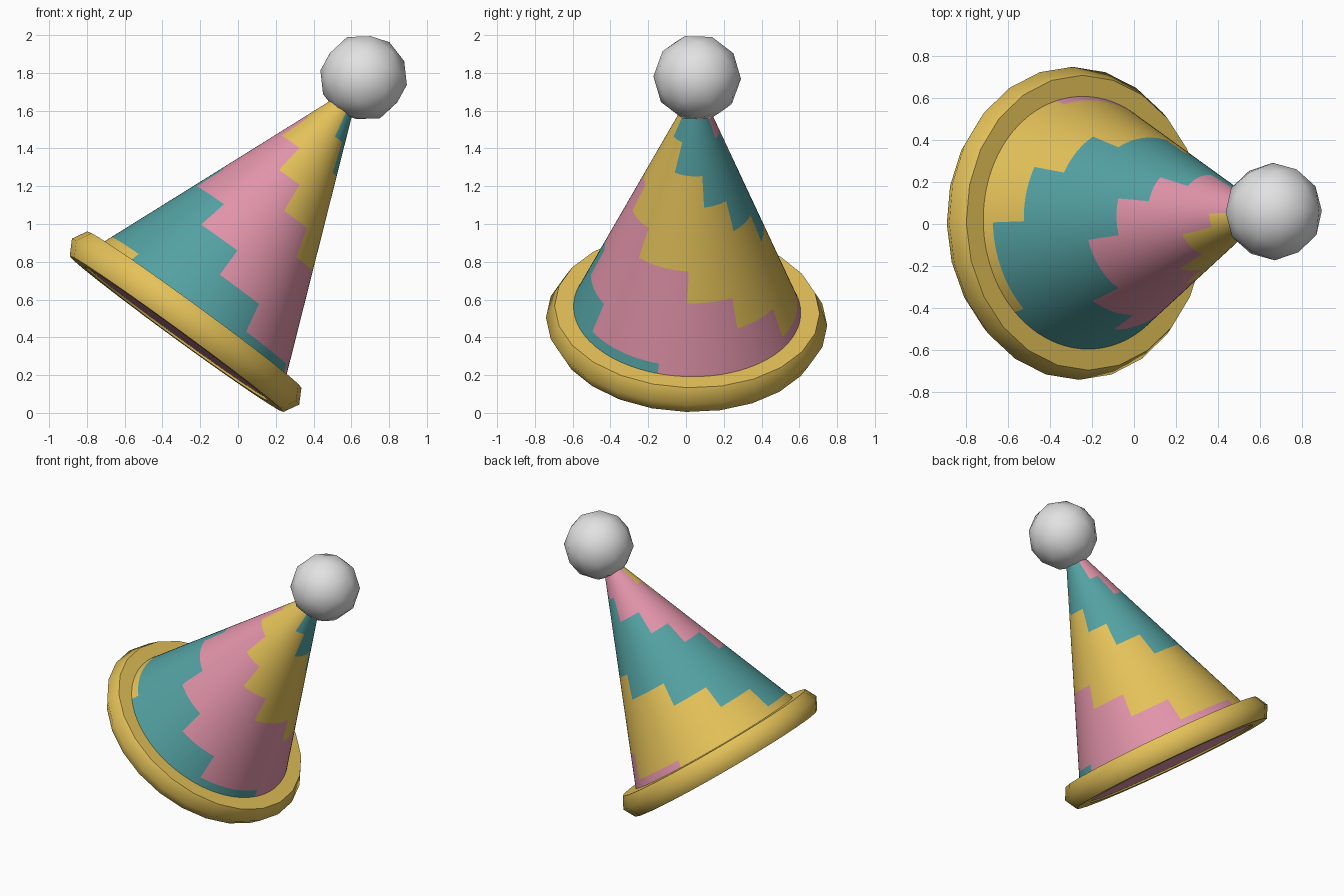
import bpy, bmesh, math
from mathutils import Matrix, Vector

if "Cube" in bpy.data.objects:
    bpy.data.objects.remove(bpy.data.objects["Cube"])

# tilted frame of the hat: local z runs from brim centre to pompom
CENTRE = Vector((-0.28, 0.003, 0.48))
AXIS = Vector((0.589, 0.035, 0.807)).normalized()
E1 = Vector((0, 1, 0)).cross(AXIS).normalized()
E2 = AXIS.cross(E1)
FRAME = Matrix.Translation(CENTRE) @ Matrix((E1, E2, AXIS)).transposed().to_4x4()


def material(name, rgb):
    m = bpy.data.materials.new(name)
    m.diffuse_color = (*rgb, 1)
    m.use_nodes = True
    m.node_tree.nodes["Principled BSDF"].inputs["Base Color"].default_value = m.diffuse_color
    return m


PINK = material("pink", (0.76, 0.296, 0.402))
YELLOW = material("yellow", (0.78, 0.54, 0.1))
TEAL = material("teal", (0.089, 0.361, 0.366))
WHITE = material("white", (0.76, 0.76, 0.76))


def finish(name, bm, mats, matrix=FRAME, angle=30):
    bm.transform(matrix)
    mesh = bpy.data.meshes.new(name)
    bm.to_mesh(mesh)
    bm.free()
    for m in mats:
        mesh.materials.append(m)
    ob = bpy.data.objects.new(name, mesh)
    bpy.context.collection.objects.link(ob)
    bpy.ops.object.select_all(action='DESELECT')
    ob.select_set(True)
    bpy.context.view_layer.objects.active = ob
    bpy.ops.object.shade_smooth_by_angle(angle=math.radians(angle))
    return ob


def lathe(bm, rows, count, closed=False):
    """Surface of revolution; returns (row, column, face) for every face."""
    rings = [[bm.verts.new((r * math.cos(a), r * math.sin(a), h))
              for a in (math.tau * i / count for i in range(count))]
             for r, h in rows]
    out = []
    for k in range(len(rows) if closed else len(rows) - 1):
        low, up = rings[k], rings[(k + 1) % len(rows)]
        for i in range(count):
            j = (i + 1) % count
            out.append((k, i, bm.faces.new((low[i], low[j], up[j], up[i]))))
    return out


# cone: three stepped spiral stripes, one step per height band
heights = [0.0] + [0.133 + 0.1607 * k for k in range(8)] + [1.46]
bm = bmesh.new()
COLS = 240
for band, col, face in lathe(bm, [(0.635 - 0.403 * h, h) for h in heights], COLS):
    start = -15 - 106 * (band // 3) - (0, 44.5, 75)[band % 3]
    angle = (col + 0.5) * 360 / COLS
    face.material_index = int(((angle - start) % 360) // 120)
finish("hat_cone", bm, [PINK, YELLOW, TEAL])

# base: disc closing the underside just inside the brim
bm = bmesh.new()
bmesh.ops.create_circle(bm, cap_ends=True, segments=24, radius=0.61)
bmesh.ops.reverse_faces(bm, faces=bm.faces)
finish("base_disc", bm, [PINK], FRAME @ Matrix.Translation((0, 0, -0.065)))

# brim: rounded outer wall between crisp flat top and bottom faces
bm = bmesh.new()
section = [(0.745, 0.004), (0.702, 0.083), (0.60, 0.083),
           (0.565, 0.004), (0.60, -0.077), (0.70, -0.077)]
lathe(bm, section, 24, closed=True)
bmesh.ops.recalc_face_normals(bm, faces=bm.faces)
for e in bm.edges:
    a, b = e.verts
    flat = abs(a.co.z - b.co.z) < 1e-4 and abs(a.co.xy.length - b.co.xy.length) < 1e-4
    if flat and abs(a.co.z - 0.004) > 0.02:
        e.smooth = False
finish("brim_ring", bm, [YELLOW], angle=75)

# pompom at the tip
bm = bmesh.new()
bmesh.ops.create_icosphere(bm, subdivisions=2, radius=0.232)
finish("pompom", bm, [WHITE], FRAME @ Matrix.Translation((0, 0, 1.604)))
